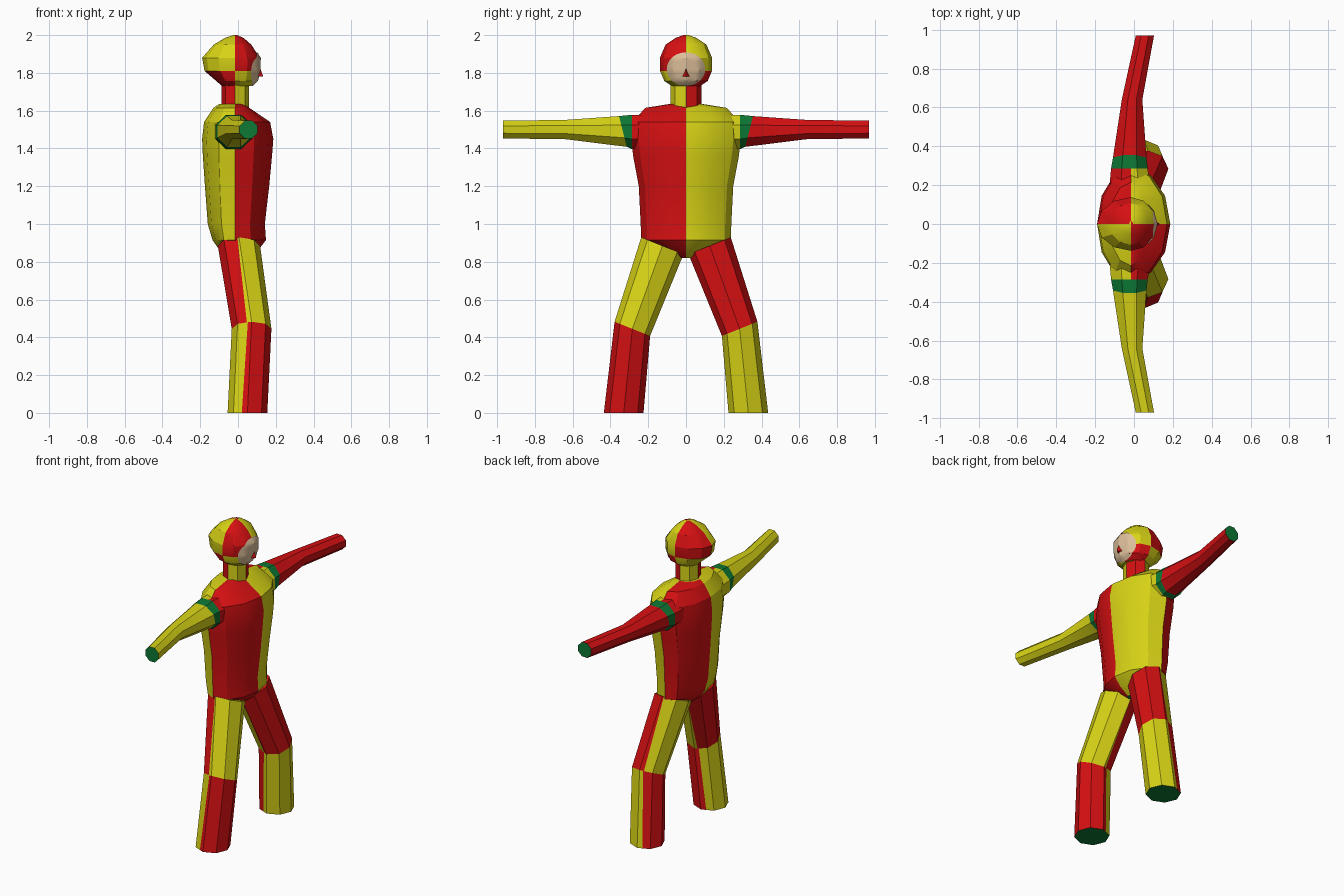
import bpy, bmesh, math
from mathutils import Vector
from mathutils.bvhtree import BVHTree

if "Cube" in bpy.data.objects:
    bpy.data.objects.remove(bpy.data.objects["Cube"])

RED, YELLOW, GREEN, SKIN = range(4)
MATS = []
for mat_name, col in (("red", (0.66, 0.005, 0.006)), ("yellow", (0.68, 0.65, 0.008)),
                      ("green", (0.004, 0.19, 0.035)), ("skin", (0.72, 0.52, 0.32))):
    m = bpy.data.materials.new(mat_name)
    m.diffuse_color = (*col, 1)
    m.use_nodes = True
    m.node_tree.nodes["Principled BSDF"].inputs["Base Color"].default_value = m.diffuse_color
    MATS.append(m)

CX = -0.015  # line between front and back colours


def finish(name, bm):
    me = bpy.data.meshes.new(name)
    bm.to_mesh(me)
    bm.free()
    for m in MATS:
        me.materials.append(m)
    ob = bpy.data.objects.new(name, me)
    bpy.context.collection.objects.link(ob)
    return ob


def loft(name, rings, flip=False, split=((CX, 0), (CX, 1)), rule=None):
    """Skin rings of points, cut along the split line, colour as quarters."""
    bm = bmesh.new()
    vr = [[bm.verts.new(p) for p in r] for r in rings]
    n = len(vr[0])
    for a, b in zip(vr, vr[1:]):
        for i in range(n):
            j = (i + 1) % n
            bm.faces.new((a[i], a[j], b[j], b[i]))
    bm.faces.new(vr[0])
    bm.faces.new(vr[-1])
    (x0, z0), (x1, z1) = split
    co = Vector((x0, 0, z0))
    no = Vector((z1 - z0, 0, x0 - x1)).normalized()
    bmesh.ops.bisect_plane(bm, geom=bm.verts[:] + bm.edges[:] + bm.faces[:],
                           dist=1e-4, plane_co=co, plane_no=no)
    bmesh.ops.recalc_face_normals(bm, faces=bm.faces[:])
    for f in bm.faces:
        c = f.calc_center_median()
        front = (c - co).dot(no) > 0
        red = (front != (c.y > 0)) != flip
        own = rule(c, f.normal, red) if rule else None
        f.material_index = own if own is not None else (RED if red else YELLOW)
    return finish(name, bm)


def body_ring(z, front, back, w, n=12):
    """Level ring with its own front, back and side reach."""
    pts = []
    for i in range(n):
        t = 2 * math.pi * i / n
        c = math.cos(t)
        r = front - CX if c > 0 else CX - back
        pts.append((CX + r * c, w * math.sin(t), z))
    return pts


def leg_ring(s, x, y, z, rx, ry, slope):
    """Octagon whose outer side is raised by the slope."""
    pts = []
    for i in range(8):
        t = math.pi * i / 4
        dy = ry * math.sin(t)
        pts.append((x + rx * math.cos(t), s * (y + dy), z + slope * dy))
    return pts


def arm_ring(s, y, x, z, rx, rz, tilt=0):
    """Octagon across the arm, leaning outward at the top by the tilt."""
    pts = []
    for i in range(8):
        t = math.pi * (i + 0.5) / 4
        dz = 1.06 * rz * math.sin(t)
        pts.append((x + 1.06 * rx * math.cos(t), s * (y + tilt * dz), z + dz))
    return pts


# Torso
loft("torso", [body_ring(*r) for r in (
    (0.82, 0.05, -0.05, 0.03), (0.865, 0.11, -0.10, 0.14), (0.915, 0.148, -0.135, 0.237),
    (1.00, 0.142, -0.16, 0.24), (1.20, 0.165, -0.175, 0.25), (1.36, 0.18, -0.186, 0.28),
    (1.45, 0.187, -0.19, 0.29), (1.54, 0.17, -0.18, 0.285), (1.615, 0.06, -0.13, 0.215),
    (1.635, 0.03, -0.10, 0.09))],
    rule=lambda c, n, red: GREEN if n.z < -0.95 and c.z < 0.83 else None)

# Neck and head
loft("neck", [body_ring(z, 0.057, -0.087, 0.083, 8) for z in (1.60, 1.76)], flip=True)


def head_rule(c, n, red):
    if c.z < 1.81:  # the lower band swaps colours
        return YELLOW if red else RED


head = loft("head", [body_ring(*r) for r in (
    (1.73, 0.07, -0.085, 0.075), (1.757, 0.10, -0.115, 0.115), (1.81, 0.112, -0.177, 0.137),
    (1.88, 0.115, -0.19, 0.138), (1.95, 0.07, -0.128, 0.108), (1.985, 0.03, -0.07, 0.055),
    (2.0, -0.005, -0.025, 0.015))], rule=head_rule)

# Face: thin skin patch laid on the head
tree = BVHTree.FromPolygons([v.co for v in head.data.vertices],
                            [p.vertices for p in head.data.polygons])
bm = bmesh.new()


def on_head(y, z):
    hit = tree.ray_cast(Vector((1, y, z)), Vector((-1, 0, 0)))[0]
    return bm.verts.new(((hit.x if hit else 0.06) + 0.006, y, z))


SEG = 32
mid = on_head(0, 1.82)
prev = None
for k in range(1, 7):
    ring = [on_head(0.102 * k / 6 * math.cos(2 * math.pi * i / SEG),
                    1.82 + 0.089 * k / 6 * math.sin(2 * math.pi * i / SEG)) for i in range(SEG)]
    for i in range(SEG):
        j = (i + 1) % SEG
        bm.faces.new((prev[i], prev[j], ring[j], ring[i])[::-1] if prev else (mid, ring[i], ring[j]))
    prev = ring
bmesh.ops.recalc_face_normals(bm, faces=bm.faces[:])
if sum(f.normal.x for f in bm.faces) < 0:
    bmesh.ops.reverse_faces(bm, faces=bm.faces[:])
for f in bm.faces:
    f.material_index = SKIN
finish("face", bm)

# Nose: small pyramid
bm = bmesh.new()
top, left, right, tip = [bm.verts.new(p) for p in (
    (0.114, 0, 1.837), (0.10, -0.023, 1.782), (0.10, 0.023, 1.782), (0.133, 0, 1.782))]
for f in ((top, left, tip), (top, tip, right), (left, right, tip), (top, right, left)):
    bm.faces.new(f)
bmesh.ops.recalc_face_normals(bm, faces=bm.faces[:])
finish("nose", bm)


# Arms with a green band at the shoulder and a green end
def arm_rule(c, n, red):
    y = abs(c.y)
    if y < 0.285:
        return None
    if y > 0.96 or y < 0.33 + 0.25 * (c.z - 1.5):
        return GREEN
    return RED if c.y > 0 else YELLOW


for s, side in ((-1, "right"), (1, "left")):
    loft(side + "_arm", [arm_ring(s, *r) for r in (
        (0.20, -0.02, 1.49, 0.108, 0.088), (0.285, -0.024, 1.487, 0.096, 0.093),
        (0.334, -0.022, 1.49, 0.088, 0.083, 0.25), (0.64, -0.01, 1.5, 0.054, 0.052),
        (0.97, 0.056, 1.5, 0.048, 0.048))], rule=arm_rule)

    # Legs
    hip = leg_ring(s, 0.005, 0.125, 0.885, 0.112, 0.112, 0.4)
    knee = leg_ring(s, 0.072, 0.284, 0.445, 0.105, 0.094, 0.4)
    foot = leg_ring(s, 0.05, 0.33, 0, 0.105, 0.105, 0)
    loft(side + "_thigh", [knee, hip], flip=True, split=((0.05, 0.45), (0.0, 0.9)))
    loft(side + "_shin", [foot, knee], split=((0.02, 0), (0.05, 0.45)),
         rule=lambda c, n, red: GREEN if c.z < 0.001 else None)

# Soften the shallow edges, keep the clear ones
bpy.ops.object.select_all(action='SELECT')
bpy.context.view_layer.objects.active = head
bpy.ops.object.shade_smooth_by_angle(angle=math.radians(25))
